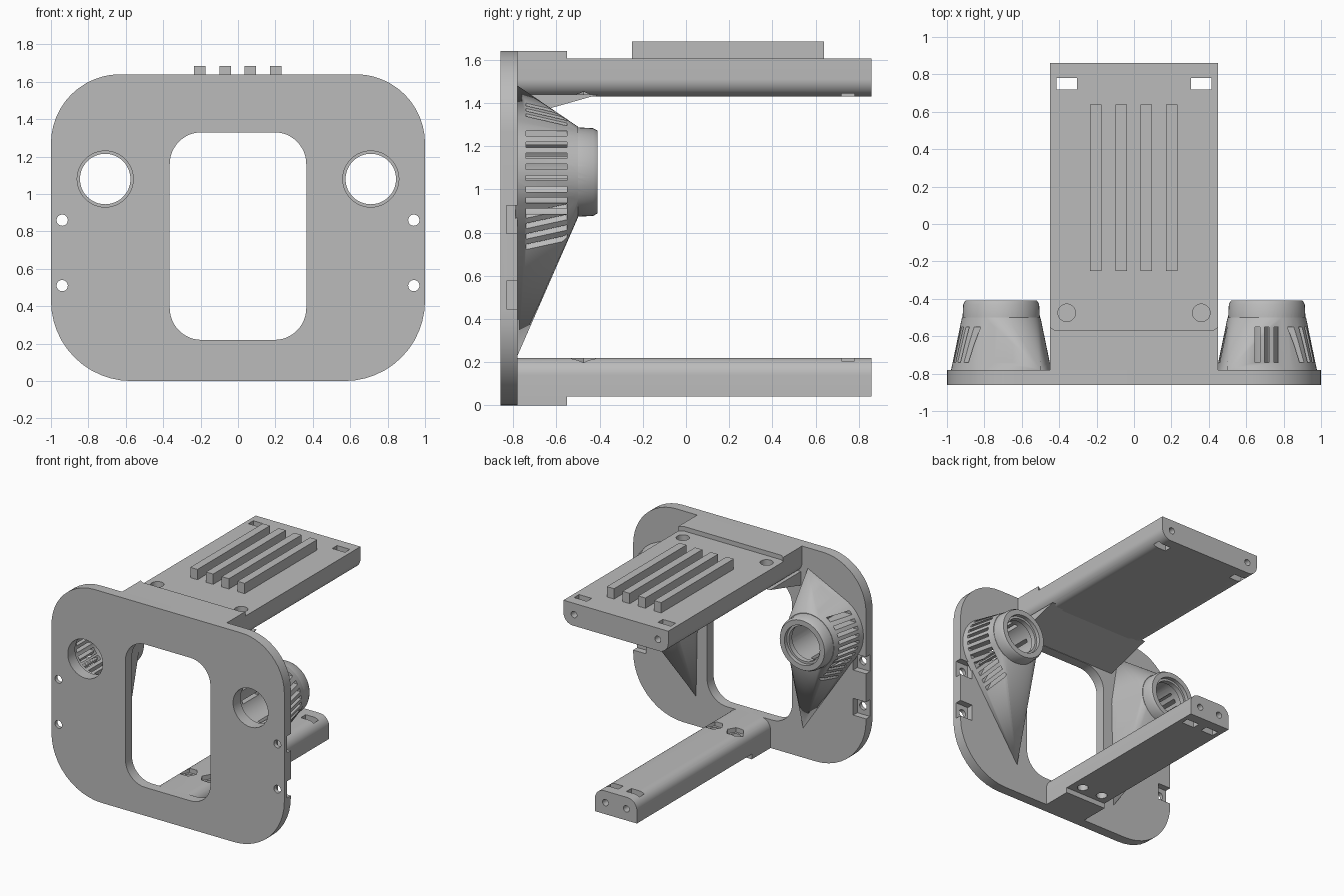
import bpy
import bmesh
from math import cos, sin, pi, radians
from mathutils import Matrix, Vector

cube = bpy.data.objects.get("Cube")
if cube:
    bpy.data.objects.remove(cube, do_unlink=True)

GREY = (0.5, 0.5, 0.5, 1.0)
mat = bpy.data.materials.new("plain grey")
mat.use_nodes = True
mat.diffuse_color = GREY
mat.node_tree.nodes["Principled BSDF"].inputs["Base Color"].default_value = GREY


def finish(name, bm):
    bmesh.ops.recalc_face_normals(bm, faces=bm.faces)
    me = bpy.data.meshes.new(name)
    bm.to_mesh(me)
    bm.free()
    ob = bpy.data.objects.new(name, me)
    me.materials.append(mat)
    bpy.context.collection.objects.link(ob)
    return ob


def place(axis, u, v, w):
    return {"x": (w, u, v), "y": (u, w, v), "z": (u, v, w)}[axis]


def prism(name, outline, axis, a, b):
    """Extrude a 2D outline along an axis from a to b."""
    bm = bmesh.new()
    ends = [[bm.verts.new(place(axis, u, v, w)) for u, v in outline] for w in (a, b)]
    n = len(outline)
    for end in ends:
        bm.faces.new(end)
    for i in range(n):
        j = (i + 1) % n
        bm.faces.new((ends[0][i], ends[0][j], ends[1][j], ends[1][i]))
    return finish(name, bm)


def circle(u, v, r, n=48):
    return [(u + r * cos(2 * pi * i / n), v + r * sin(2 * pi * i / n)) for i in range(n)]


def rounded(u0, u1, v0, v1, low, high, steps=12):
    """Rectangle with separate radii for its low and high corners."""
    pts = []
    corners = ((u1, v1, high, -1, -1), (u0, v1, high, 1, -1),
               (u0, v0, low, 1, 1), (u1, v0, low, -1, 1))
    for k, (u, v, r, du, dv) in enumerate(corners):
        if r == 0:
            pts.append((u, v))
            continue
        for i in range(steps + 1):
            t = (k + i / steps) * pi / 2
            pts.append((u + du * r + r * cos(t), v + dv * r + r * sin(t)))
    return pts


def box(name, x0, x1, y0, y1, z0, z1):
    return prism(name, rounded(x0, x1, y0, y1, 0, 0), "z", z0, z1)


def combine(ob, tool, operation="DIFFERENCE"):
    mod = ob.modifiers.new("combine", "BOOLEAN")
    mod.operation = operation
    mod.solver = "EXACT"
    mod.object = tool
    bpy.context.view_layer.objects.active = ob
    bpy.ops.object.modifier_apply(modifier=mod.name)
    bpy.data.objects.remove(tool, do_unlink=True)


def drill(ob, axis, u, v, r, a, b, n=32):
    combine(ob, prism("drill", circle(u, v, r, n), axis, a, b))


def hull(name, points):
    bm = bmesh.new()
    for p in points:
        bm.verts.new(p)
    res = bmesh.ops.convex_hull(bm, input=bm.verts)
    loose = {g for g in res["geom_interior"] + res["geom_unused"]
             if isinstance(g, bmesh.types.BMVert)}
    bmesh.ops.delete(bm, geom=list(loose), context="VERTS")
    return finish(name, bm)


parts = []
POD_X, POD_Z = 0.71, 1.08

# Front plate with window, round openings, and edge screw holes with nut traps
plate = prism("front_plate", rounded(-1, 1, 0, 1.64, 0.43, 0.37), "y", -0.86, -0.78)
combine(plate, prism("window", rounded(-0.365, 0.365, 0.22, 1.33, 0.17, 0.17), "y", -1, -0.6))
for s in (-1, 1):
    drill(plate, "y", s * POD_X, POD_Z, 0.15, -1, -0.6, 48)
    for z in (0.51, 0.86):
        drill(plate, "y", s * 0.94, z, 0.03, -1, -0.6)
        x0, x1 = sorted((s * 0.89, s * 1.1))
        combine(plate, box("nut_trap", x0, x1, -0.83, -0.7, z - 0.065, z + 0.065))
parts.append(plate)


def shelf(name, half, z0, z1, low, high, inset, nut_z):
    """Long arm with bolt holes, nut pockets and end screws."""
    ob = prism(name, rounded(-half, half, z0, z1, low, high), "y", -0.79, 0.86)
    for s in (-1, 1):
        x = s * (half - inset)
        drill(ob, "z", x, -0.475, 0.047 if half > 0.3 else 0.04, z0 - 0.1, z1 + 0.1)
        drill(ob, "z", x, -0.475, 0.066, nut_z - 0.035, nut_z + 0.035, 6)
        drill(ob, "y", x, (z0 + z1) / 2, 0.025, 0.65, 0.95)
        combine(ob, box("slot", x - 0.055, x + 0.055, 0.72, 0.78, z0 - 0.1, z1 + 0.1))
    parts.append(ob)


# Arms and their thicker roots at the plate
shelf("top_shelf", 0.45, 1.43, 1.605, 0.08, 0, 0.09, 1.43)
shelf("bottom_shelf", 0.18, 0.04, 0.22, 0, 0.08, 0.09, 0.22)
top_root = [(-0.45, -0.79), (0.45, -0.79), (0.45, -0.55), (0.42, -0.57),
            (-0.42, -0.57), (-0.45, -0.55)]
parts.append(prism("top_shelf_root", top_root, "z", 1.55, 1.64))
parts.append(box("bottom_shelf_root", -0.18, 0.18, -0.79, -0.55, 0, 0.1))
parts.append(prism("top_gusset", [(-0.79, 1.33), (-0.4, 1.44), (-0.79, 1.44)],
                   "x", -0.44, 0.44))

# Ribs on the top shelf
for i in range(4):
    x = -0.204 + 0.135 * i
    parts.append(box("top_rib", x - 0.031, x + 0.031, -0.25, 0.64, 1.59, 1.685))


def ring(x, y, r):
    return [(u, y, v) for u, v in circle(x, POD_Z, r)]


def vent(s, angle, offset):
    """Thin radial slot cutter around a pod's axis; angle zero points outward."""
    ob = box("vent", 0.1, 0.6, -0.74, -0.55, offset - 0.0125, offset + 0.0125)
    ob.data.transform(Matrix.Rotation(-radians(angle), 4, "Y"))
    bm = bmesh.new()
    bm.from_mesh(ob.data)
    for v in bm.verts:
        v.co = Vector((s * (v.co.x + POD_X), v.co.y, v.co.z + POD_Z))
    bmesh.ops.recalc_face_normals(bm, faces=bm.faces)
    bm.to_mesh(ob.data)
    bm.free()
    return ob


# Vented pods with a tail running down the plate
vent_groups = {
    0: [-0.182 + 0.0515 * i for i in range(8)],
    90: [-0.05, 0, 0.05],
    -65: [-0.075, -0.025, 0.025, 0.075],
    180: [-0.06, 0.045, 0.15],
}
for s, side in ((1, "left"), (-1, "right")):
    x = s * POD_X
    pod = hull(side + "_pod", ring(x, -0.79, 0.27) + ring(x, -0.5, 0.21)
               + [(s * 0.46, -0.79, 0.23), (s * 0.46, -0.78, 0.23),
                  (s * 0.5, -0.79, 1.48), (s * 0.5, -0.78, 1.48)])
    barrel = hull("barrel", ring(x, -0.6, 0.212) + ring(x, -0.43, 0.203) + ring(x, -0.41, 0.192))
    combine(pod, barrel, "UNION")
    for r, a, b in ((0.135, -0.95, -0.3), (0.15, -0.95, -0.6),
                    (0.16, -0.77, -0.48), (0.152, -0.44, -0.3)):
        drill(pod, "y", x, POD_Z, r, a, b, 48)
    for angle, offsets in vent_groups.items():
        for offset in offsets:
            combine(pod, vent(s, angle, offset))
    parts.append(pod)

# Smooth the curved surfaces and keep hard edges
bpy.ops.object.select_all(action="DESELECT")
for ob in parts:
    ob.select_set(True)
bpy.context.view_layer.objects.active = parts[0]
bpy.ops.object.shade_smooth_by_angle(angle=radians(30))
